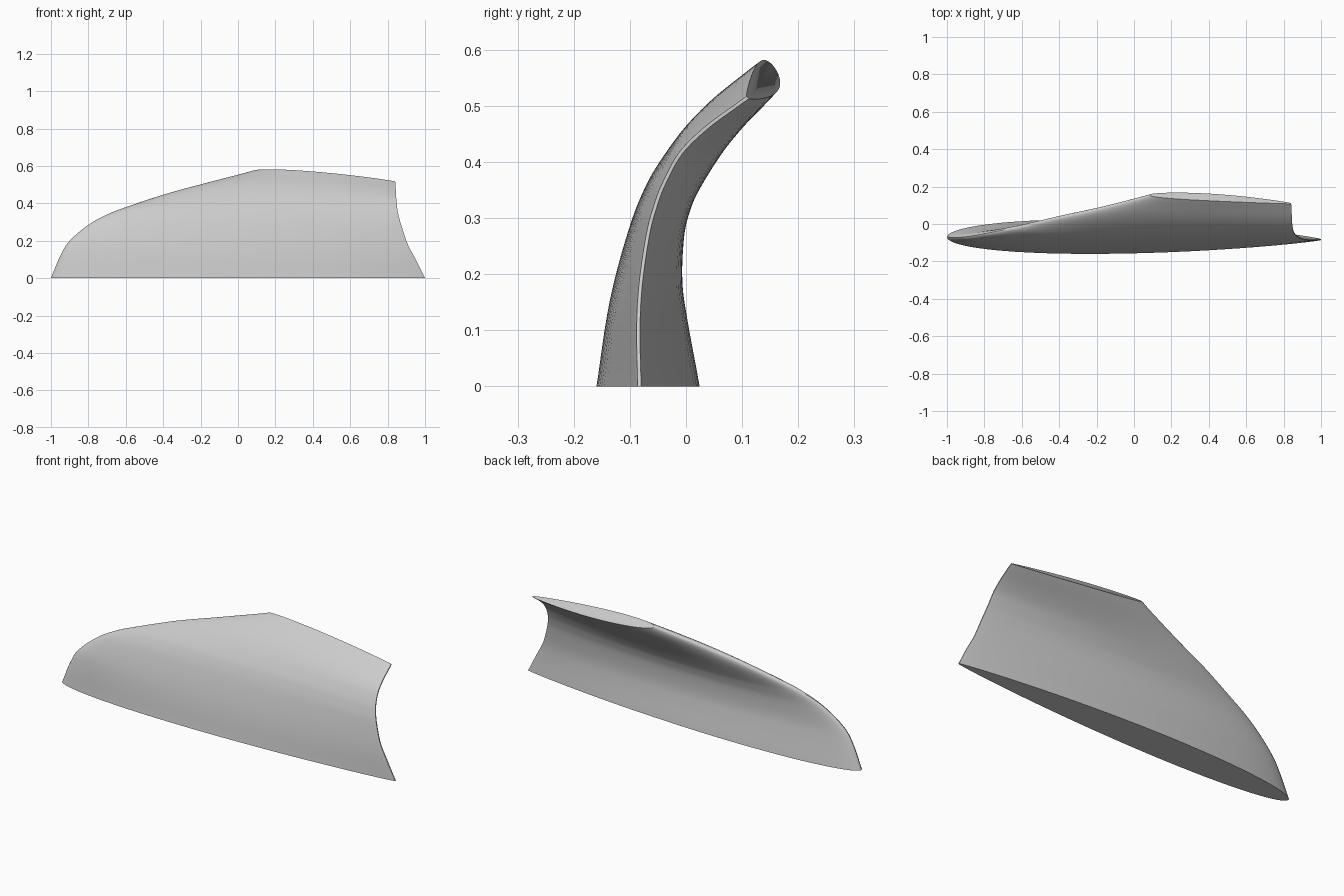
import bpy, bmesh, math
from mathutils import Vector

if "Cube" in bpy.data.objects:
    bpy.data.objects.remove(bpy.data.objects["Cube"], do_unlink=True)

# Span stations: leading x, y, z, trailing x, y, z, half thickness
STATIONS = [
    (-1.0, -.070, 0, 1.0, -.083, 0, .093),
    (-.95, -.072, .12, .95, -.085, .1, .074),
    (-.90, -.068, .20, .908, -.081, .18, .060),
    (-.80, -.052, .285, .877, -.068, .27, .049),
    (-.70, -.032, .34, .862, -.055, .32, .045),
    (-.60, -.010, .378, .853, -.040, .36, .043),
    (-.40, .038, .444, .847, -.010, .415, .040),
    (-.20, .082, .498, .844, .035, .46, .037),
    (.00, .133, .550, .842, .089, .50, .032),
    (.08, .155, .572, .84, .110, .515, .029),
]
STEPS, SIDE = 6, 32


def spline(p0, p1, p2, p3, t):
    """Smooth curve through p1 and p2."""
    return [b + .5 * t * (c - a + t * (2*a - 5*b + 4*c - d + t * (3*(b - c) + d - a)))
            for a, b, c, d in zip(p0, p1, p2, p3)]


def section(station, lean):
    """Foil outline around one chord, thickened across the leaning blade."""
    lead, trail, half = Vector(station[:3]), Vector(station[3:6]), station[6]
    across = Vector((0, -math.cos(lean), math.sin(lean)))
    us = [(1 - math.cos(math.pi * i / SIDE)) / 2 for i in range(SIDE + 1)]
    path = [(u, 1) for u in reversed(us)] + [(u, -1) for u in us[1:]]
    points = []
    for u, side in path:
        thick = half * 2.4 * math.sqrt(u) * (1 - u) ** .87 + .003 * u
        p = lead.lerp(trail, u) + across * thick * side
        p.y += .03 * u * (1 - u)
        points.append(p)
    return points


# Interpolate the stations along the span
ends = [[2*a - b for a, b in zip(STATIONS[0], STATIONS[1])]]
tips = [[2*a - b for a, b in zip(STATIONS[-1], STATIONS[-2])]]
knots = ends + STATIONS + tips
rows = [spline(*knots[k:k + 4], s / STEPS)
        for k in range(len(STATIONS) - 1) for s in range(STEPS)] + [STATIONS[-1]]

# Loft the curved blade and close both ends
bm = bmesh.new()
loops = []
for i, row in enumerate(rows):
    low, high = rows[max(i - 2, 0)], rows[min(i + 2, len(rows) - 1)]
    rise = high[2] + high[5] - low[2] - low[5]
    run = high[1] + high[4] - low[1] - low[4]
    lean = 0 if i == 0 else math.atan2(run, rise)
    loops.append([bm.verts.new(p) for p in section(row, lean)])
for a, b in zip(loops, loops[1:]):
    for j in range(len(a)):
        k = (j + 1) % len(a)
        bm.faces.new((a[j], a[k], b[k], b[j]))
bm.faces.new(loops[0])
bm.faces.new(loops[-1])
bmesh.ops.recalc_face_normals(bm, faces=bm.faces)
mesh = bpy.data.meshes.new("curved_fin")
bm.to_mesh(mesh)
bm.free()
fin = bpy.data.objects.new("curved_fin", mesh)
bpy.context.collection.objects.link(fin)

# Plain grey finish
grey = bpy.data.materials.new("light_grey")
grey.use_nodes = True
grey.diffuse_color = (.6, .6, .6, 1)
grey.node_tree.nodes["Principled BSDF"].inputs["Base Color"].default_value = (.6, .6, .6, 1)
mesh.materials.append(grey)

bpy.ops.object.select_all(action='DESELECT')
fin.select_set(True)
bpy.context.view_layer.objects.active = fin
bpy.ops.object.shade_smooth_by_angle(angle=math.radians(35))
